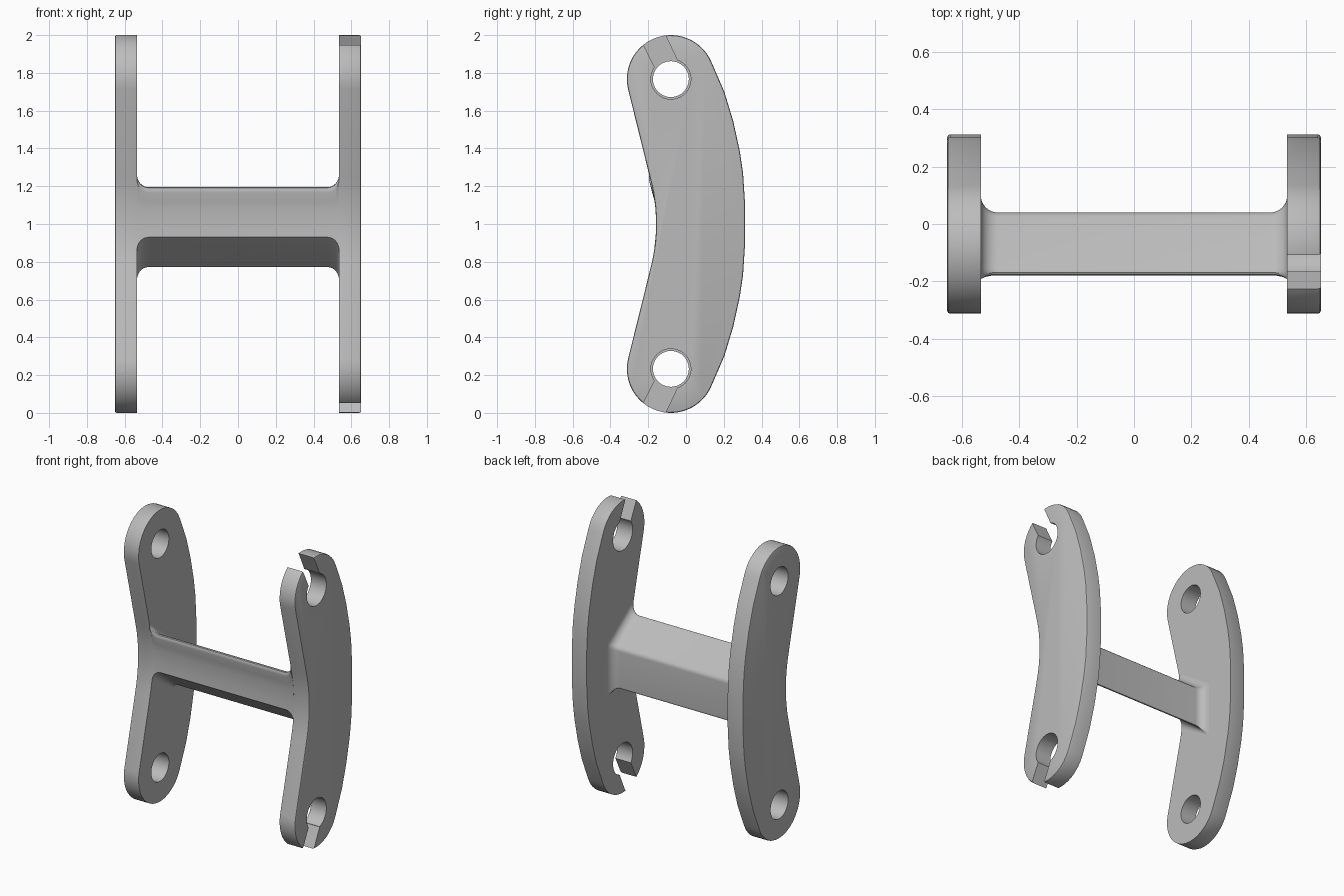
import bpy, bmesh, math

cube = bpy.data.objects.get("Cube")
if cube:
    bpy.data.objects.remove(cube, do_unlink=True)

grey = bpy.data.materials.new("plain grey")
grey.use_nodes = True
COLOUR = (0.5, 0.5, 0.5, 1)
grey.diffuse_color = COLOUR
grey.node_tree.nodes["Principled BSDF"].inputs["Base Color"].default_value = COLOUR

INNER, OUTER = 0.535, 0.652
HOLE_Y, HOLE_Z, CAP_R = -0.08, 1.767, 0.233


def front_y(z):
    """Concave front edge: a shallow curve that runs into straight flanks."""
    d = abs(z - 1)
    if d < 0.22:
        return -0.158 - 0.55 * d * d
    return -0.185 - 0.242 * (d - 0.22)


def plate_profile():
    half = [(0.313, 1.1), (0.302, 1.27), (0.285, 1.385), (0.25, 1.545), (0.203, 1.7)]
    for i in range(25):
        a = math.radians(22 + i * 171 / 24)
        half.append((HOLE_Y + CAP_R * math.cos(a), HOLE_Z + CAP_R * math.sin(a)))
    half += [(front_y(1 + i * 0.04), 1 + i * 0.04) for i in range(7, 0, -1)]
    lower = [(y, 2 - z) for y, z in reversed(half)]
    return half + [(front_y(1), 1)] + lower


def prism(name, profile, x0, x1):
    """Extrude a (y, z) profile along x."""
    bm = bmesh.new()
    face = bm.faces.new([bm.verts.new((x0, y, z)) for y, z in profile])
    ext = bmesh.ops.extrude_face_region(bm, geom=[face])
    moved = [v for v in ext["geom"] if isinstance(v, bmesh.types.BMVert)]
    bmesh.ops.translate(bm, verts=moved, vec=(x1 - x0, 0, 0))
    bmesh.ops.recalc_face_normals(bm, faces=bm.faces)
    return finish(name, bm)


def finish(name, bm):
    mesh = bpy.data.meshes.new(name)
    bm.to_mesh(mesh)
    bm.free()
    mesh.materials.append(grey)
    obj = bpy.data.objects.new(name, mesh)
    bpy.context.collection.objects.link(obj)
    return obj


def apply_all(obj):
    bpy.ops.object.select_all(action="DESELECT")
    obj.select_set(True)
    bpy.context.view_layer.objects.active = obj
    for m in list(obj.modifiers):
        bpy.ops.object.modifier_apply(modifier=m.name)


def cut(obj, profile):
    cutter = prism("cutter", profile, -1, 1)
    cutter.hide_render = True
    mod = obj.modifiers.new("cut", "BOOLEAN")
    mod.operation, mod.solver, mod.object = "DIFFERENCE", "EXACT", cutter
    apply_all(obj)
    bpy.data.objects.remove(cutter, do_unlink=True)


def smooth(obj):
    apply_all(obj)
    bpy.ops.object.shade_smooth_by_angle(angle=math.radians(25))


def round_outer_edge(obj):
    """Soften the rim of the plate's outside face."""
    bm = bmesh.new()
    bm.from_mesh(obj.data)
    rim = [e for e in bm.edges if all(abs(v.co.x) > OUTER - 0.001 for v in e.verts)]
    bmesh.ops.bevel(bm, geom=rim, offset=0.01, segments=2, profile=0.5, affect="EDGES")
    bm.to_mesh(obj.data)
    bm.free()


# Side plates with pin holes; the left one has open slots
slot = [(-0.257, 2.01), (-0.164, 1.825), (HOLE_Y, HOLE_Z), (-0.047, 1.87), (-0.13, 2.045)]
for name, side, radius in (("right_plate", -1, 0.095), ("left_plate", 1, 0.106)):
    plate = prism(name, plate_profile(), side * INNER, side * OUTER)
    round_outer_edge(plate)
    for flip in (False, True):
        circle = [(HOLE_Y + radius * math.cos(i * math.tau / 40),
                   HOLE_Z + radius * math.sin(i * math.tau / 40)) for i in range(40)]
        for shape in [circle] + ([slot] if side > 0 else []):
            cut(plate, [(y, 2 - z) if flip else (y, z) for y, z in shape])
    smooth(plate)


def rounded(prev, corner, nxt, r, steps=5):
    """Replace a corner by a short curve."""
    def toward(p):
        d = math.dist(corner, p)
        return [c + (q - c) * r / d for c, q in zip(corner, p)]
    a, b = toward(prev), toward(nxt)
    pts = []
    for i in range(steps + 1):
        t = i / steps
        pts.append([(1 - t) ** 2 * p + 2 * t * (1 - t) * c + t * t * q
                    for p, c, q in zip(a, corner, b)])
    return pts


def beam_section(flare):
    """Slanted four-sided section, grown by the flare but flush at the front."""
    rise = 1.15 * flare
    low, high = 0.93 - rise, 1.212 + rise
    fb, ft = (front_y(low), low), (front_y(high), high)
    bt, bb = (0.04 + flare, 1.045 + 0.45 * flare), (0.04 + flare, 0.762 - rise)
    front = [(front_y(low + (high - 0.045 - low) * i / 5),
              low + (high - 0.045 - low) * i / 5) for i in range(5)]
    return (front + rounded(fb, ft, bt, 0.045) + rounded(ft, bt, bb, 0.02)
            + rounded(bt, bb, fb, 0.025))


# Cross beam, flaring into both plates
FILLET = 0.06
stations = []
for i in range(9):
    a = i * math.pi / 16
    stations.append((INNER - FILLET + FILLET * math.sin(a), FILLET * (1 - math.cos(a))))
stations = [(-x, f) for x, f in reversed(stations)] + stations
bm = bmesh.new()
rings = [[bm.verts.new((x, y, z)) for y, z in beam_section(f)] for x, f in stations]
for r0, r1 in zip(rings, rings[1:]):
    for i in range(len(r0)):
        j = (i + 1) % len(r0)
        bm.faces.new((r0[i], r0[j], r1[j], r1[i]))
bm.faces.new(rings[0])
bm.faces.new(rings[-1])
bmesh.ops.recalc_face_normals(bm, faces=bm.faces)
smooth(finish("cross_beam", bm))
